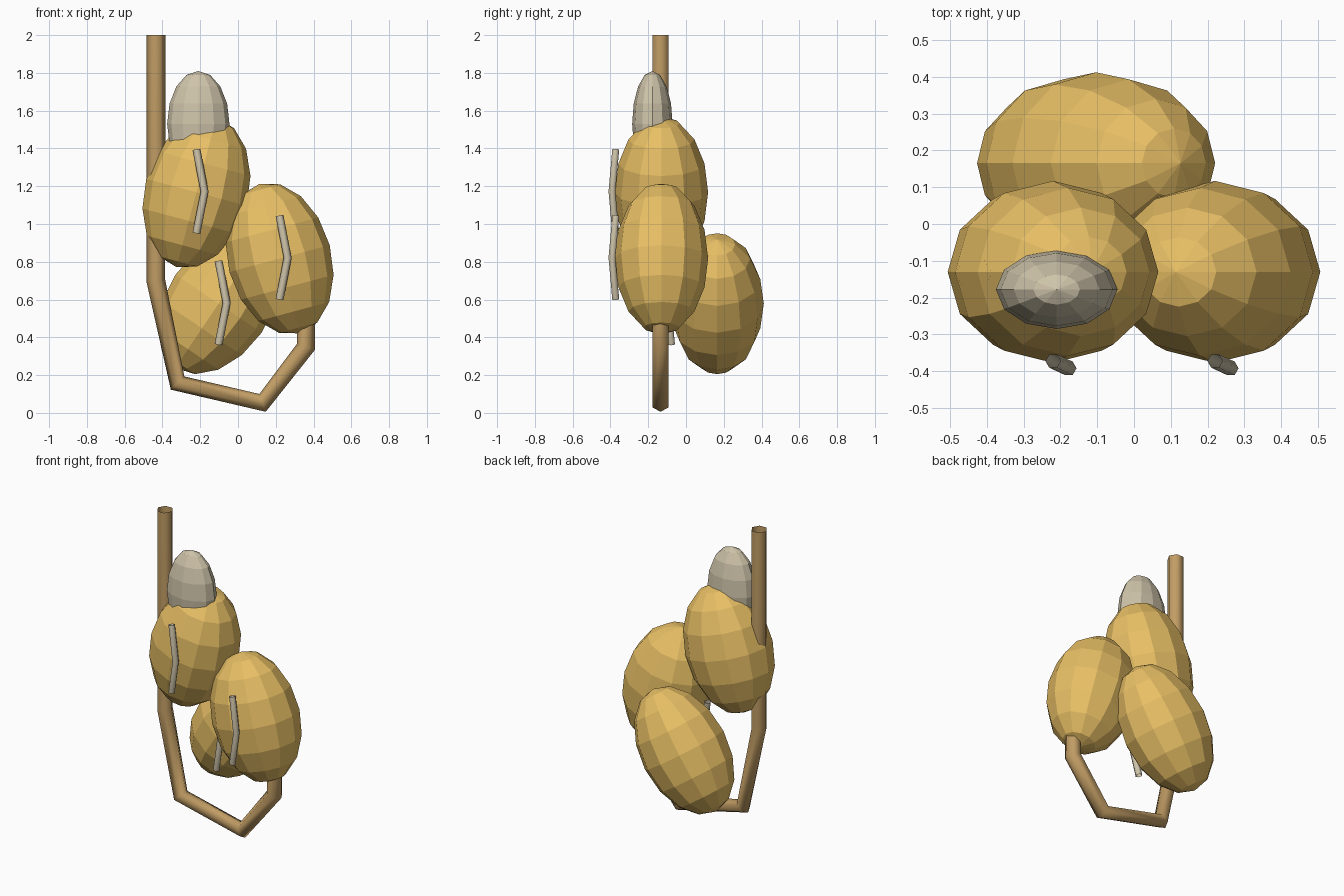
import bpy, bmesh
from math import radians, cos, sin, pi
from mathutils import Vector, Matrix

if "Cube" in bpy.data.objects:
    bpy.data.objects.remove(bpy.data.objects["Cube"])


def material(name, rgb):
    m = bpy.data.materials.new(name)
    m.diffuse_color = (*rgb, 1)
    m.use_nodes = True
    m.node_tree.nodes["Principled BSDF"].inputs["Base Color"].default_value = m.diffuse_color
    return m


GOLD = material("gold", (0.80, 0.52, 0.13))
BROWN = material("brown", (0.54, 0.34, 0.13))
PALE = material("pale", (0.62, 0.55, 0.40))


def finish(bm, name, mat, smooth=False):
    me = bpy.data.meshes.new(name)
    for f in bm.faces:
        f.smooth = smooth
    bm.to_mesh(me)
    bm.free()
    me.materials.append(mat)
    ob = bpy.data.objects.new(name, me)
    bpy.context.collection.objects.link(ob)
    return ob


def ellipsoid(name, center, radii, lean, mat):
    bm = bmesh.new()
    bmesh.ops.create_uvsphere(bm, u_segments=12, v_segments=8, radius=1)
    bm.transform(Matrix.Translation(center)
                 @ Matrix.Rotation(radians(lean), 4, 'Y')
                 @ Matrix.Diagonal((*radii, 1)))
    return finish(bm, name, mat)


def tube(name, points, radius, mat):
    """Open six-sided tube along a path lying roughly in the XZ plane."""
    pts = [Vector(p) for p in points]
    bm = bmesh.new()
    rings = []
    for i, p in enumerate(pts):
        t = Vector()
        if i > 0:
            t += (p - pts[i - 1]).normalized()
        if i < len(pts) - 1:
            t += (pts[i + 1] - p).normalized()
        t.normalize()
        u = t.cross(Vector((0, 1, 0))).normalized()
        v = t.cross(u)
        rings.append([bm.verts.new(p + radius * (u * cos(k * pi / 3) + v * sin(k * pi / 3)))
                      for k in range(6)])
    for a, b in zip(rings, rings[1:]):
        for k in range(6):
            n = (k + 1) % 6
            bm.faces.new((a[k], a[n], b[n], b[k]))
    return finish(bm, name, mat, True)


# Three leaning pods, each with a bent pale slit on its front
pods = [("upper_pod", (-0.22, -0.13, 1.168), 15),
        ("right_pod", (0.22, -0.13, 0.817), -15),
        ("rear_pod", (-0.103, 0.165, 0.578), 34)]
for name, c, lean in pods:
    ellipsoid(name, c, (0.275, 0.247, 0.41), lean, GOLD)
    x, y, z = c
    tube(name + "_slit", [(x, y - 0.242, z + 0.226), (x + 0.043, y - 0.262, z + 0.004),
                          (x, y - 0.242, z - 0.216)], 0.021, PALE)

# Pale cap sunk into the upper pod
ellipsoid("cap", (-0.21, -0.178, 1.53), (0.165, 0.107, 0.28), 0, PALE)

# Long hooked stem from the right pod up to the top
Y = -0.135
tube("stem", [(0.36, Y, 0.55), (0.36, Y, 0.35), (0.13, Y, 0.053), (-0.32, Y, 0.158),
              (-0.435, Y, 0.70), (-0.435, Y, 2.0)], 0.05, BROWN)

# Stub of stem just breaking the surface behind the cap
tube("stem_stub", [(-0.33, -0.125, 1.25), (-0.335, -0.125, 1.465)], 0.025, BROWN)
